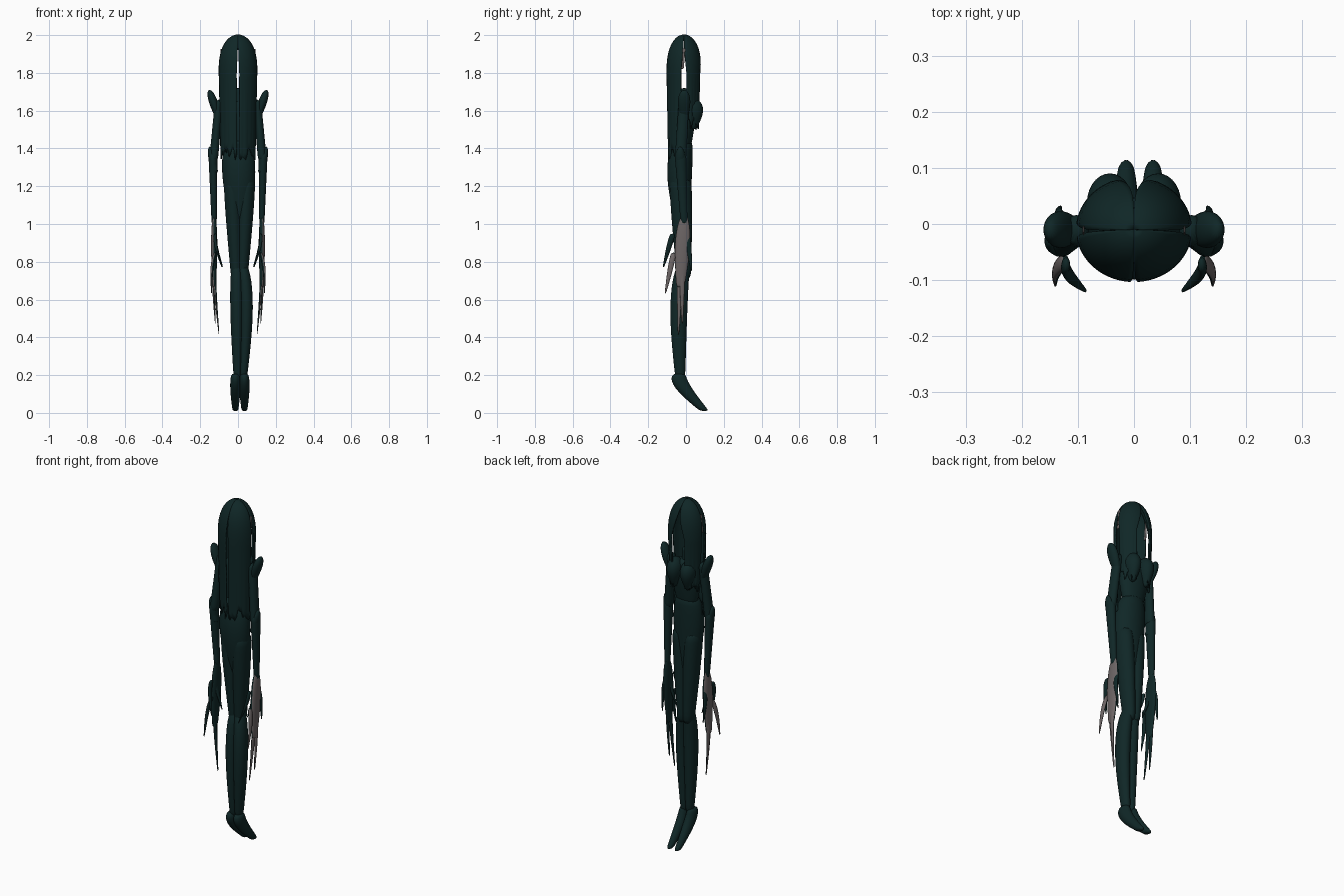
import bpy
import bmesh
import math
import random
from mathutils import Vector

random.seed(4)
cube = bpy.data.objects.get("Cube")
if cube:
    bpy.data.objects.remove(cube, do_unlink=True)


def material(name, red, green, blue):
    mat = bpy.data.materials.new(name)
    mat.use_nodes = True
    color = (red, green, blue, 1)
    mat.diffuse_color = color
    mat.node_tree.nodes["Principled BSDF"].inputs["Base Color"].default_value = color
    return mat


TEAL = material("dark teal", 0.005, 0.02, 0.02)
GREY = material("warm grey", 0.15, 0.13, 0.13)
NOTHING_GREY, OUTSIDE_GREY, ALL_GREY = 2, 0.25, -2


def finish(name, bm, side, grey_above):
    """Make a smooth object, grey where faces turn outward more than the limit."""
    bmesh.ops.recalc_face_normals(bm, faces=bm.faces)
    bm.normal_update()
    for face in bm.faces:
        face.smooth = True
        face.material_index = int(face.normal.x * side > grey_above)
    mesh = bpy.data.meshes.new(name)
    bm.to_mesh(mesh)
    bm.free()
    mesh.materials.append(TEAL)
    mesh.materials.append(GREY)
    obj = bpy.data.objects.new(name, mesh)
    bpy.context.collection.objects.link(obj)
    return obj


def taper(name, top, bottom, top_radius, bottom_radius, bulge=0, depth=1,
          bow=(0, 0), side=1, grey_above=NOTHING_GREY, rings=9, sides=14):
    """Body part of level elliptical rings that swells and bows on its way down."""
    bm = bmesh.new()
    top, bottom = Vector(top), Vector(bottom)
    offset = Vector((bow[0], bow[1], 0))
    previous = None
    for step in range(rings + 1):
        t = step / rings
        swell = math.sin(math.pi * t ** 0.7)
        centre = top.lerp(bottom, t) + offset * swell
        radius = top_radius + (bottom_radius - top_radius) * t + bulge * swell
        ring = []
        for i in range(sides):
            angle = math.tau * i / sides
            x = centre.x + radius * math.cos(angle)
            y = centre.y + radius * depth * math.sin(angle)
            ring.append(bm.verts.new((side * x, y, centre.z)))
        if previous:
            for i in range(sides):
                bm.faces.new((previous[i - 1], previous[i], ring[i], ring[i - 1]))
        else:
            bm.faces.new(ring)
        previous = ring
    bm.faces.new(previous)
    obj = finish(name, bm, side, grey_above)
    smooth = obj.modifiers.new("Smooth", "SUBSURF")
    smooth.levels = smooth.render_levels = 1


def hair_sheet(name, side, start, end, start_gap, end_gap, length):
    """Hair falling from the crown between two angles, measured from the back."""
    bm = bmesh.new()
    columns, dome_rows, fall_rows = 14, 10, 12
    tips = [length + random.uniform(-0.04, 0.04) for _ in range(columns + 1)]
    previous = None
    for r in range(dome_rows + fall_rows + 1):
        t = min(1, r / dome_rows)
        fall = max(0, r - dome_rows) / fall_rows
        low = start + start_gap * t ** 3
        high = end - end_gap * t ** 3
        spread = math.sin(t * math.pi / 2) * (1 - fall / 10)
        dome_height = 1.8 + 0.2 * math.cos(t * math.pi / 2) ** 0.8
        row = []
        for c in range(columns + 1):
            angle = math.radians(low + (high - low) * c / columns)
            wave = spread * (1 + 0.02 * fall * math.sin(c * 2))
            x = side * 0.1 * wave * math.sin(angle)
            y = -0.01 - 0.09 * wave * math.cos(angle)
            z = dome_height + (tips[c] - dome_height) * fall
            row.append(bm.verts.new((x, y, z)))
        if previous:
            for c in range(columns):
                bm.faces.new((previous[c], previous[c + 1], row[c + 1], row[c]))
        previous = row
    bmesh.ops.remove_doubles(bm, verts=bm.verts, dist=0.0001)
    obj = finish(name, bm, side, NOTHING_GREY)
    shell = obj.modifiers.new("Thickness", "SOLIDIFY")
    shell.thickness = 0.007
    shell.offset = 0


# Trunk, with an open neck stub
taper("neck", (0, -0.01, 1.72), (0, -0.01, 1.6), 0.025, 0.03)
taper("chest", (0, 0, 1.66), (0, -0.01, 1.4), 0.06, 0.06, bulge=0.03, depth=0.6)
taper("hips", (0, -0.01, 1.45), (0.01, -0.02, 1), 0.06, 0.05, bulge=0.035,
      depth=0.75, bow=(0, -0.02))

for label, side in (("left", 1), ("right", -1)):
    is_left = side > 0

    # Legs held close together, the left calf swung outward
    knee_x = 0.007 + side * 0.015
    taper(label + "_thigh", (0.008 + side * 0.04, -0.03, 1.25), (knee_x, -0.01, 0.7),
          0.045, 0.028, bulge=0.005, depth=1.3)
    ankle_x = 0.012 + side * 0.015
    taper(label + "_calf", (knee_x, -0.01, 0.8), (ankle_x, -0.03, 0.17),
          0.025, 0.02, bulge=0.013, depth=1.3, bow=(0.02 if is_left else 0, -0.02))
    foot_x = 0.01 + side * 0.024
    taper(label + "_foot", (foot_x, -0.035, 0.21), (foot_x, 0.1, 0.008),
          0.02, 0.015, bulge=0.01, depth=1.6, bow=(0, -0.03))

    # Bust
    taper(label + "_breast", (0.043, 0.035, 1.67), (0.043, 0.04, 1.5),
          0.01, 0.01, bulge=0.033, depth=1.3, side=side)

    # Flared shoulder, arm, pointed elbow cuff and wrist spur
    taper(label + "_shoulder", (0.15, -0.01, 1.71), (0.105, -0.01, 1.56),
          0.008, 0.014, bulge=0.014, depth=1.4, side=side)
    taper(label + "_upper_arm", (0.1, -0.01, 1.66), (0.13, -0.03, 1.33),
          0.022, 0.024, depth=1.3, side=side)
    taper(label + "_forearm", (0.133, -0.03, 1.38), (0.126, -0.01, 1),
          0.025, 0.014, depth=1.3, side=side)
    taper(label + "_elbow_cuff", (0.15, -0.03, 1.41), (0.12, -0.03, 1.27),
          0.004, 0.015, bulge=0.012, depth=1.3, side=side)
    taper(label + "_wrist_spur", (0.14, -0.01, 1.14), (0.126, -0.01, 1),
          0.004, 0.014, depth=1.3, side=side)

    # Flat hand, pale on its outer face
    taper(label + "_hand", (0.126, -0.01, 1.05), (0.126, -0.03, 0.66),
          0.006, 0.009, bulge=0.01, depth=2.4, side=side, grey_above=OUTSIDE_GREY)

    # Claws fan out from the palm; the long ones are pale outside
    claw_tips = {
        "thumb": (0.085, -0.12, 0.77), "first": (0.14, -0.11, 0.63),
        "second": (0.1, -0.04, 0.41), "third": (0.12, -0.02, 0.47),
        "fourth": (0.13, 0.03, 0.75), "inner": (0.08, -0.03, 0.77)}
    for claw, tip in claw_tips.items():
        long_claw = tip[2] < 0.7
        root = (0.12, tip[1] / 2 - 0.01, 0.85 if long_claw else 0.95)
        taper(label + "_" + claw + "_claw", root, tip, 0.008, 0.002, bulge=0.003,
              depth=1.8, bow=(0.01, 0), side=side, sides=8,
              grey_above=OUTSIDE_GREY if long_claw else NOTHING_GREY)

    # Parted back hair, a lock framing the open face, and a pale strand between
    hair_sheet(label + "_back_hair", side, 0, 88, 4, 8, 1.37)
    hair_sheet(label + "_front_lock", side, 88, 180, 10, 24, 1.53)
    taper(label + "_pale_strand", (0.09, -0.01, 1.93), (0.09, -0.02, 1.82),
          0.002, 0.002, depth=4, side=side, grey_above=ALL_GREY)
